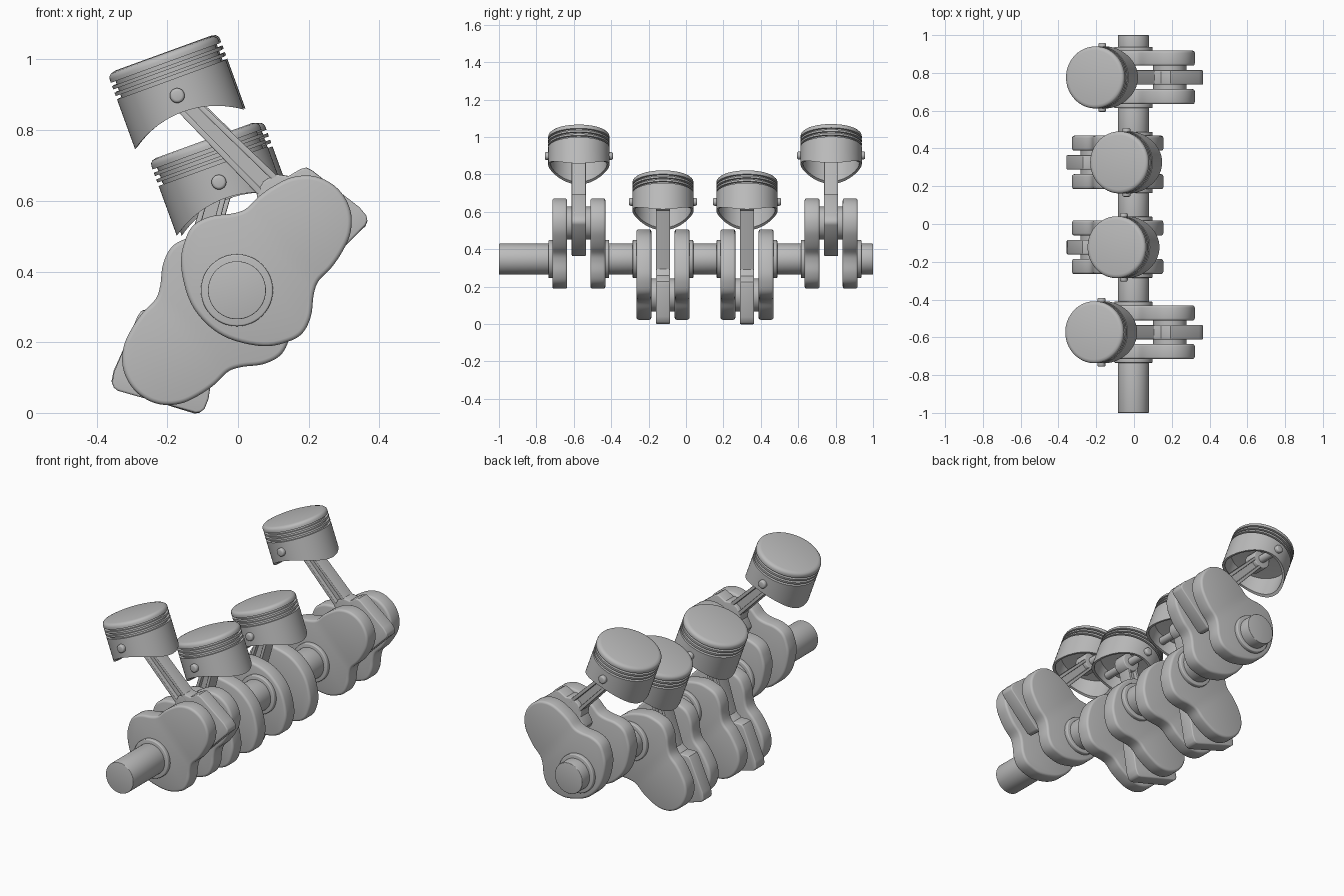
import bpy, bmesh, math
from mathutils import Matrix, Vector

if "Cube" in bpy.data.objects:
    bpy.data.objects.remove(bpy.data.objects["Cube"], do_unlink=True)

# Single plain metal colour
STEEL = (0.5, 0.5, 0.5, 1)
steel = bpy.data.materials.new("grey_steel")
steel.use_nodes = True
steel.diffuse_color = STEEL
steel.node_tree.nodes["Principled BSDF"].inputs["Base Color"].default_value = STEEL
parts = []


def finish(name, bm):
    bmesh.ops.recalc_face_normals(bm, faces=bm.faces)
    mesh = bpy.data.meshes.new(name)
    bm.to_mesh(mesh)
    bm.free()
    mesh.materials.append(steel)
    ob = bpy.data.objects.new(name, mesh)
    bpy.context.collection.objects.link(ob)
    parts.append(ob)
    return ob


def prism(name, outline, y0, y1, bevel=0.0):
    """Extrude an x-z outline along y and round the rims of both caps."""
    bm = bmesh.new()
    base = bm.faces.new([bm.verts.new((x, y0, z)) for x, z in outline])
    ext = bmesh.ops.extrude_face_region(bm, geom=[base])["geom"]
    moved = [v for v in ext if isinstance(v, bmesh.types.BMVert)]
    bmesh.ops.translate(bm, verts=moved, vec=(0, y1 - y0, 0))
    if bevel:
        rims = [e for e in bm.edges if abs(e.verts[0].co.y - e.verts[1].co.y) < 1e-6]
        bmesh.ops.bevel(bm, geom=rims, offset=bevel, segments=3, profile=0.5, affect='EDGES')
    return finish(name, bm)


def circle(c, r, n=48):
    return [(c[0] + r * math.cos(math.tau * i / n), c[1] + r * math.sin(math.tau * i / n))
            for i in range(n)]


def mirrored(half):
    """Close a half outline (first and last points may lie on the axis)."""
    return half + [(u, -v) for u, v in reversed(half) if v > 1e-6]


def smooth(points, steps=5):
    """Closed Catmull-Rom curve through the points."""
    out, n = [], len(points)
    for i in range(n):
        a, b, c, d = (Vector(points[(i + k) % n]) for k in (-1, 0, 1, 2))
        for s in range(steps):
            t = s / steps
            out.append(tuple(0.5 * (2 * b + (c - a) * t + (2 * a - 5 * b + 4 * c - d) * t * t
                                    + (3 * b - 3 * c + d - a) * t ** 3)))
    return out


def place(points, origin, axis):
    """Map (along axis, across) to x-z coordinates."""
    ax, az = axis
    return [(origin[0] + u * ax + v * az, origin[1] + u * az - v * ax) for u, v in points]


MAIN = (-0.003, 0.347)
THROW = 0.272
WEB_HALF = [(-.128, 0), (-.113, .08), (-.06, .164), (-.003, .204), (.045, .217), (.096, .2),
            (.144, .163), (.181, .145), (.232, .144), (.283, .135), (.334, .117),
            (.374, .085), (.397, .045), (.405, 0)]
WEB = smooth(mirrored(WEB_HALF))
BIG_END = [(-.128, 0), (-.128, .115), (-.122, .128), (-.11, .136), (-.08, .139),
           (.09, .118), (.107, .112), (.115, .098), (.125, .06), (.155, .038), (.165, 0)]

# Piston: radius/height profile from the crown round to the hollow inside
R = 0.164
PISTON = [(0, .125), (R - .02, .125), (R - .008, .122), (R - .002, .116), (R, .108), (R, .098)]
for top in (.098, .078, .058):
    PISTON += [(R - .014, top), (R - .014, top - .01), (R, top - .01), (R, top - .02)]
PISTON += [(R, -.03), (R, -.095), (R - .014, -.095), (R - .014, -.03), (R - .014, .03), (0, .035)]


def arch(x):
    """Height of the curved skirt edge."""
    return -0.329 + math.sqrt(0.28 ** 2 - x * x)


def piston(name, pin, y, n=64):
    bm = bmesh.new()
    rings = []
    for r, z in PISTON:
        if r == 0:
            rings.append([bm.verts.new((0, 0, z))] * n)
            continue
        ring = []
        for i in range(n):
            x, yy = r * math.cos(math.tau * i / n), r * math.sin(math.tau * i / n)
            ring.append(bm.verts.new((x, yy, arch(x) if z < -.09 else z)))
        rings.append(ring)
    for a, b in zip(rings, rings[1:]):
        for i in range(n):
            j = (i + 1) % n
            bm.faces.new(list(dict.fromkeys((a[i], a[j], b[j], b[i]))))
    bm.transform(Matrix.Translation((pin[0], y, pin[1]))
                 @ Matrix.Rotation(math.radians(-20), 4, 'Y'))
    finish(name, bm)


def connecting_rod(tag, crank, pin, y):
    delta = Vector(pin) - Vector(crank)
    length, axis = delta.length, tuple(delta.normalized())
    h = 0.038
    prism("rod_big_end_" + tag, place(mirrored(BIG_END), crank, axis), y - h, y + h, .006)
    prism("rod_small_end_" + tag, circle(pin, .05, 32), y - h, y + h, .005)
    web = [(.12, .03), (length - .03, .024), (length - .03, -.024), (.12, -.03)]
    prism("rod_shank_" + tag, place(web, crank, axis), y - .016, y + .016)
    for side, s in (("a", 1), ("b", -1)):
        bar = [(.12, s * .02), (.12, s * .039), (length - .03, s * .031), (length - .03, s * .016)]
        prism(f"rod_flange_{side}_{tag}", place(bar, crank, axis), y - h, y + h, .004)


# Four throws: y position, crank direction, wrist pin position
UP = (math.sqrt(.5), math.sqrt(.5))
DOWN = (-UP[0], -UP[1])
THROWS = [(-.573, UP, (-.172, .898)), (-.123, DOWN, (-.054, .653)),
          (.326, DOWN, (-.04, .653)), (.776, UP, (-.168, .901))]
OUTER, INNER = .142, .062

shaft_start = -1.0
for k, (y, axis, pin) in enumerate(THROWS, 1):
    tag = str(k)
    crank = (MAIN[0] + THROW * axis[0], MAIN[1] + THROW * axis[1])
    # Crank webs with thrust collars
    for side, s in (("front", -1), ("back", 1)):
        lo, hi = sorted((y + s * INNER, y + s * OUTER))
        prism(f"crank_web_{side}_{tag}", place(WEB, MAIN, axis), lo, hi, .012)
        lo, hi = sorted((y + s * (OUTER - .01), y + s * (OUTER + .02)))
        prism(f"main_collar_{side}_{tag}", circle(MAIN, .102), lo, hi, .005)
    prism("crank_journal_" + tag, circle(crank, .088), y - INNER - .01, y + INNER + .01)
    # Main journal leading up to this throw
    prism("main_journal_" + tag, circle(MAIN, .082), shaft_start, y - OUTER + .01, .003)
    shaft_start = y + OUTER - .01
    # Rod, wrist pin and piston
    connecting_rod(tag, crank, pin, y)
    prism("wrist_pin_" + tag, circle(pin, .021, 24), y - .182, y + .182, .008)
    piston("piston_" + tag, pin, y)
prism("main_journal_end", circle(MAIN, .082), shaft_start, 1.0, .003)

# Smooth shading with crisp edges
bpy.ops.object.select_all(action='DESELECT')
for ob in parts:
    ob.select_set(True)
bpy.context.view_layer.objects.active = parts[0]
bpy.ops.object.shade_smooth_by_angle(angle=math.radians(35))
